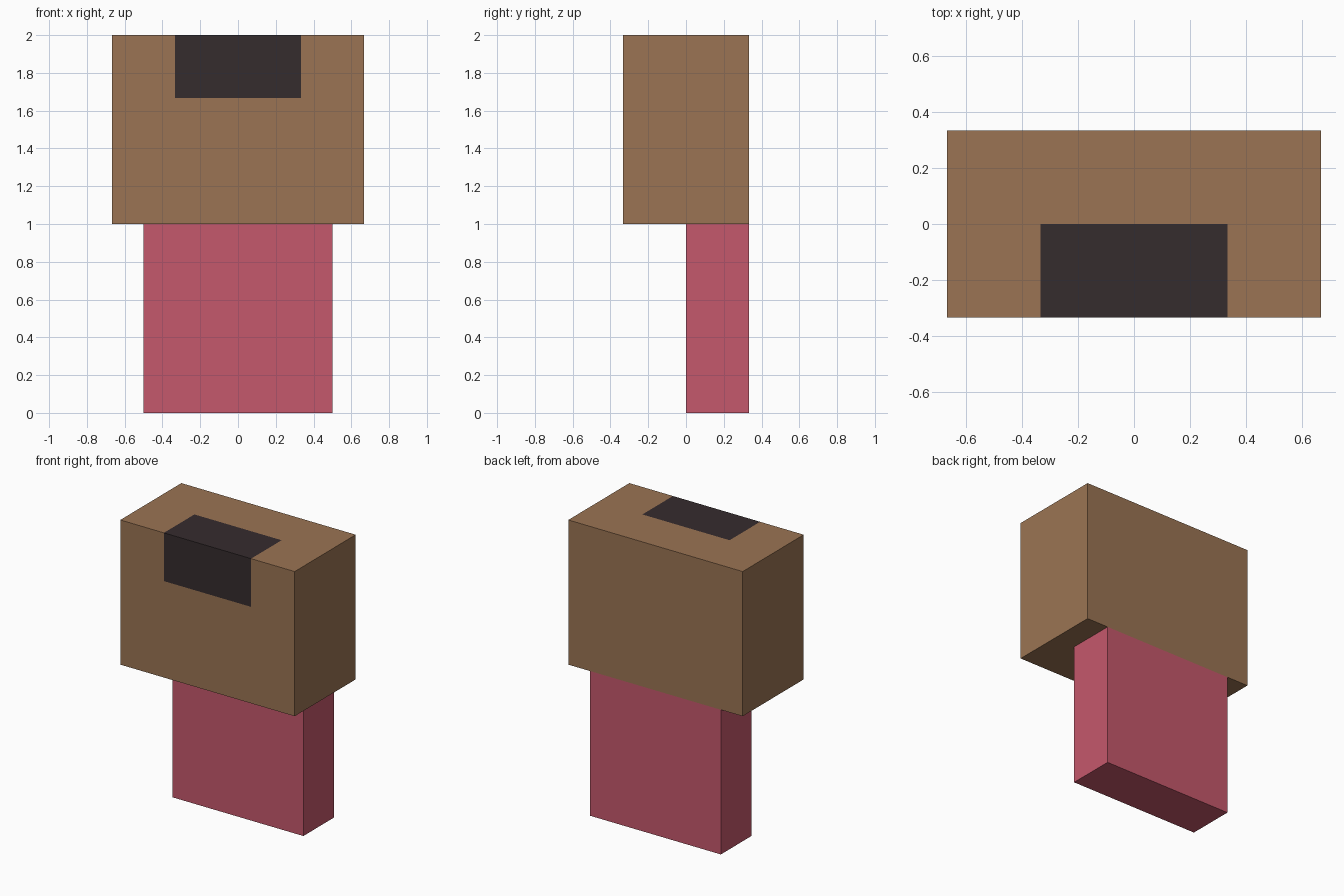
import bpy, bmesh, math
from mathutils import Vector

if "Cube" in bpy.data.objects:
    bpy.data.objects.remove(bpy.data.objects["Cube"])


def material(name, color):
    m = bpy.data.materials.new(name)
    m.diffuse_color = (*color, 1.0)
    m.use_nodes = True
    m.node_tree.nodes["Principled BSDF"].inputs["Base Color"].default_value = m.diffuse_color
    return m


brown = material("brown", (0.328, 0.175, 0.087))
dark = material("dark_charcoal", (0.036, 0.025, 0.027))
pink = material("rose_pink", (0.558, 0.098, 0.150))

T = 1 / 3


def box(bm, low, high):
    low, high = Vector(low), Vector(high)
    bmesh.ops.create_cube(bm, size=1)
    for v in bm.verts:
        v.co = (low + high) / 2 + v.co * (high - low)


def finish(bm, name, mats):
    bmesh.ops.recalc_face_normals(bm, faces=bm.faces[:])
    mesh = bpy.data.meshes.new(name)
    bm.to_mesh(mesh)
    bm.free()
    for m in mats:
        mesh.materials.append(m)
    bpy.context.collection.objects.link(bpy.data.objects.new(name, mesh))


# Lower slab, flush with the back of the upper block
bm = bmesh.new()
box(bm, (-0.5, 0, 0), (0.5, T, 1))
finish(bm, "lower_slab", [pink])

# Upper block, cut so a dark patch wraps over its top front edge
bm = bmesh.new()
box(bm, (-2 * T, -T, 1), (2 * T, T, 2))
for point, normal in [((-T, 0, 0), (1, 0, 0)), ((T, 0, 0), (1, 0, 0)),
                      ((0, 0, 0), (0, 1, 0)), ((0, 0, 2 - T), (0, 0, 1))]:
    bmesh.ops.bisect_plane(bm, geom=bm.verts[:] + bm.edges[:] + bm.faces[:],
                           plane_co=point, plane_no=normal)
for f in bm.faces:
    c = f.calc_center_median()
    f.material_index = int(abs(c.x) < T and c.y < 0 and c.z > 2 - T)

# Merge the leftover cuts, keeping only the outline of the patch
bmesh.ops.dissolve_limit(bm, angle_limit=math.radians(1), verts=bm.verts[:],
                         edges=bm.edges[:], delimit={'MATERIAL'})
finish(bm, "upper_block", [brown, dark])
